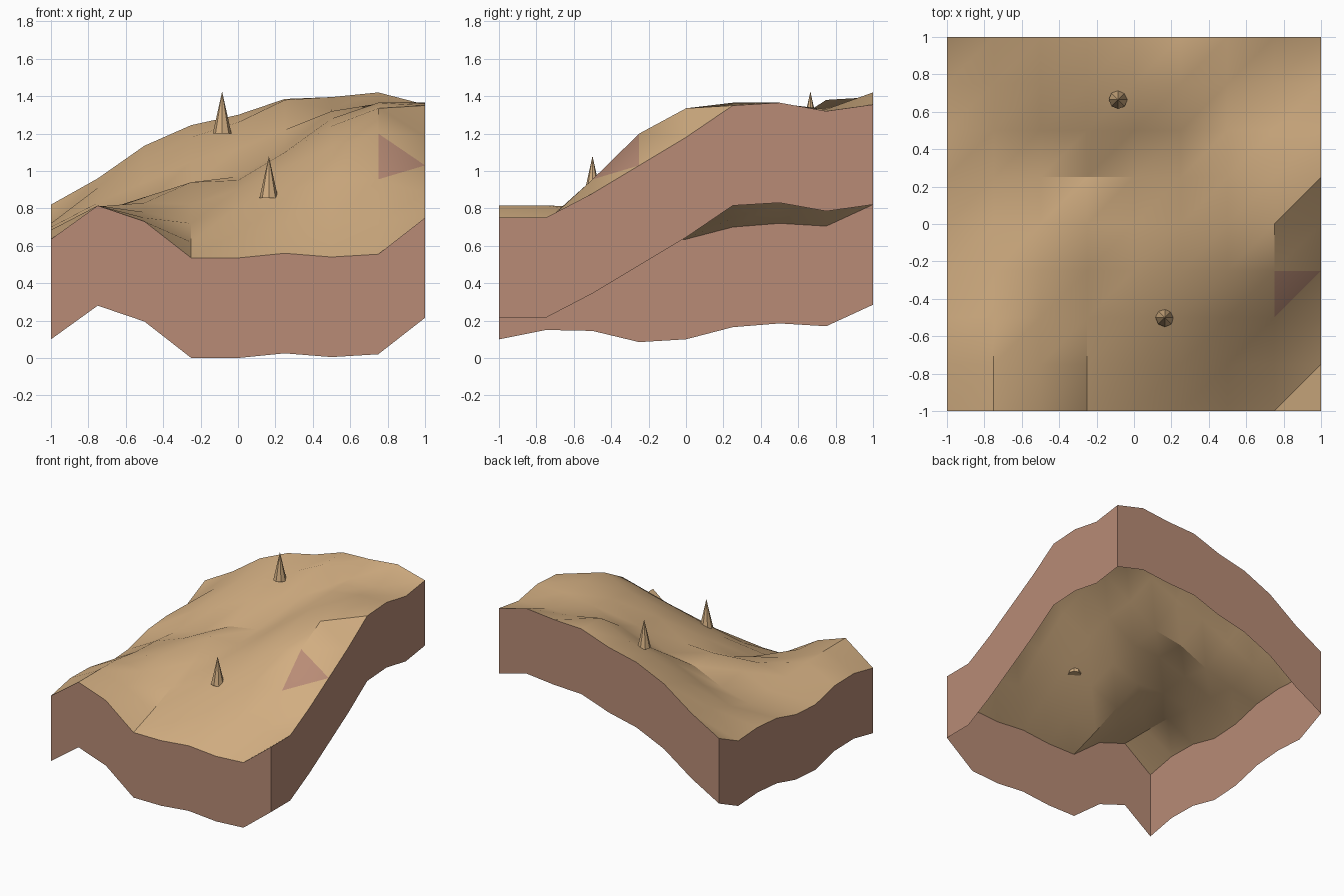
import bpy
import bmesh
from math import radians

cube = bpy.data.objects.get("Cube")
if cube:
    bpy.data.objects.remove(cube, do_unlink=True)


def make_material(name, colour):
    mat = bpy.data.materials.new(name)
    mat.use_nodes = True
    mat.diffuse_color = (*colour, 1)
    mat.node_tree.nodes["Principled BSDF"].inputs["Base Color"].default_value = (*colour, 1)
    return mat


sand = make_material("sand", (0.64, 0.42, 0.22))
clay = make_material("clay", (0.48, 0.26, 0.18))

# Ground heights in hundredths: one row per step in x, front to back along y
HEIGHTS = (
    (63.5, 68.5, 68, 62, 63.5, 70, 72, 70.5, 82),
    (81.5, 81.5, 81, 78, 77, 75, 83, 91, 96),
    (73, 75, 78, 83, 86, 82, 94, 106, 113.5),
    (53.5, 62, 72, 82, 94, 93, 105, 118, 124.5),
    (53.5, 67, 81, 90, 95, 97, 112, 126, 130),
    (56, 72, 89, 102, 110, 112, 122, 138, 138.5),
    (54, 73, 95, 113, 124, 128, 132, 133, 139.5),
    (55.5, 72.5, 95.5, 120, 133.5, 136.5, 136, 133, 142),
    (75, 75, 88, 103, 118, 135, 136.5, 132, 135.5),
)
COUNT = len(HEIGHTS)
STEP = 2 / (COUNT - 1)
SKIRT_DEPTH = 0.535


def finish(name, bm, materials):
    mesh = bpy.data.meshes.new(name)
    bm.to_mesh(mesh)
    bm.free()
    for mat in materials:
        mesh.materials.append(mat)
    obj = bpy.data.objects.new(name, mesh)
    bpy.context.collection.objects.link(obj)
    return obj


def ground_point(i, j):
    return (i * STEP - 1, j * STEP - 1, HEIGHTS[i][j] / 100)


# Ground surface: triangulated grid, smooth except at steep creases
bm = bmesh.new()
grid = [[bm.verts.new(ground_point(i, j)) for j in range(COUNT)] for i in range(COUNT)]
for i in range(COUNT - 1):
    for j in range(COUNT - 1):
        a, b = grid[i][j], grid[i + 1][j]
        c, d = grid[i + 1][j + 1], grid[i][j + 1]
        lower = bm.faces.new((a, b, c))
        upper = bm.faces.new((a, c, d))
        lower.smooth = upper.smooth = True
        # One bare clay patch on the right slope
        if (i, j) == (COUNT - 2, 2):
            upper.material_index = 1
bm.normal_update()
for edge in bm.edges:
    edge.smooth = edge.calc_face_angle(0) < radians(30)
finish("ground_surface", bm, (sand, clay))

# Skirt: walls dropped straight down from the four ground borders
bm = bmesh.new()
last = COUNT - 1
border = [(i, 0) for i in range(last)] + [(last, j) for j in range(last)]
border += [(last - i, last) for i in range(last)] + [(0, last - j) for j in range(last)]
top = [bm.verts.new(ground_point(i, j)) for i, j in border]
bottom = [bm.verts.new((v.co.x, v.co.y, v.co.z - SKIRT_DEPTH)) for v in top]
for k in range(len(top)):
    n = (k + 1) % len(top)
    bm.faces.new((bottom[k], bottom[n], top[n], top[k]))
finish("ground_skirt", bm, (clay,))


# Spikes: slim eight-sided cones standing on the ground
def spike(name, x, y, base, height=0.225):
    bm = bmesh.new()
    bmesh.ops.create_cone(bm, cap_ends=True, segments=8, radius1=0.05, radius2=0, depth=height)
    obj = finish(name, bm, (sand,))
    obj.location = (x, y, base + height / 2)


spike("front_spike", 0.165, -0.5, 0.855)
spike("back_spike", -0.085, 0.665, 1.2)
